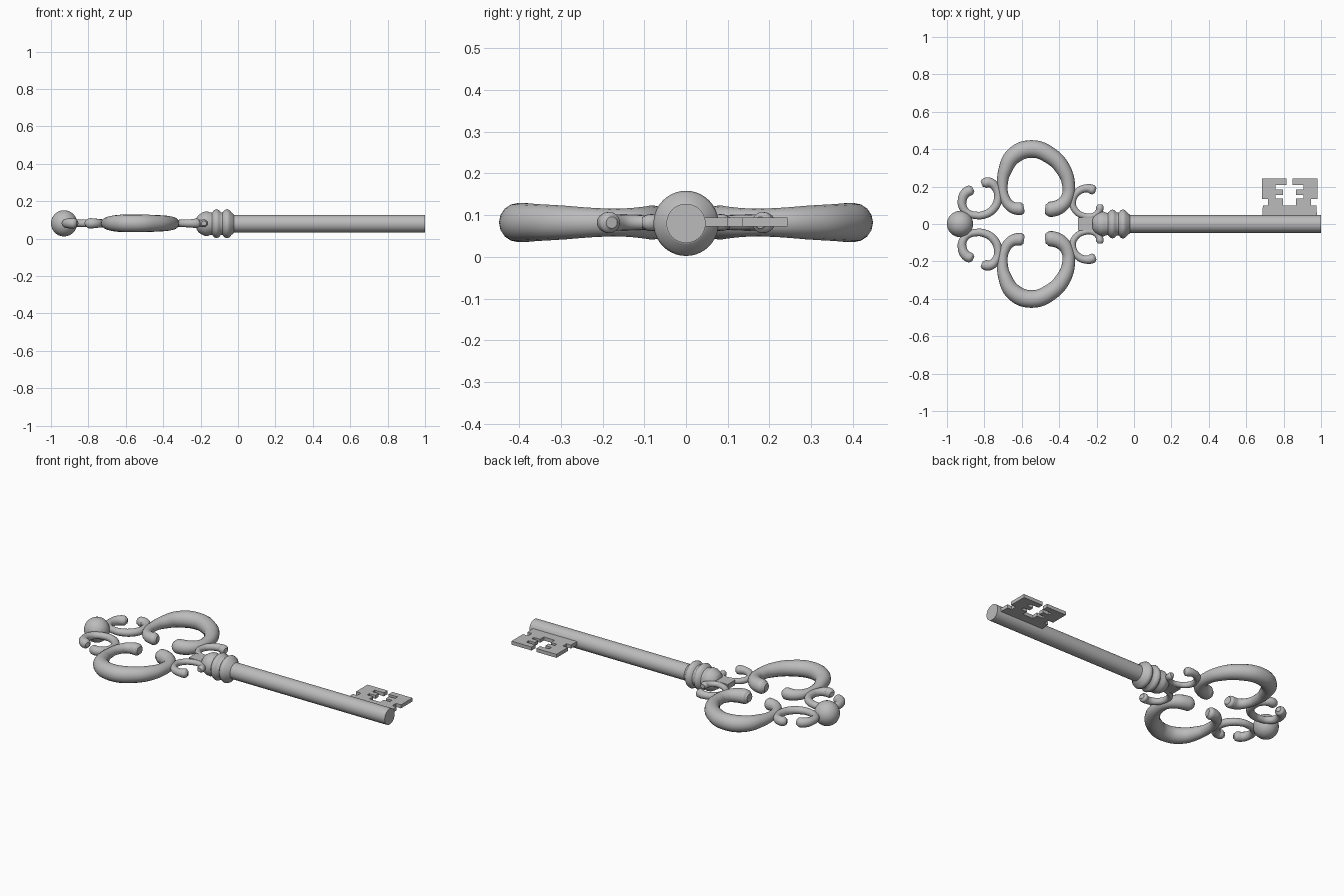
import bpy, bmesh, math
from mathutils import Matrix

if "Cube" in bpy.data.objects:
    bpy.data.objects.remove(bpy.data.objects["Cube"])

Z = 0.08  # height of the key's axis
metal = bpy.data.materials.new("grey metal")
metal.diffuse_color = (0.5, 0.5, 0.5, 1)
metal.use_nodes = True
metal.node_tree.nodes["Principled BSDF"].inputs["Base Color"].default_value = metal.diffuse_color


def finish(ob, angle=40):
    ob.data.materials.clear()
    ob.data.materials.append(metal)
    bpy.ops.object.select_all(action='DESELECT')
    ob.select_set(True)
    bpy.context.view_layer.objects.active = ob
    bpy.ops.object.shade_smooth_by_angle(angle=math.radians(angle))


def mesh_object(name, bm):
    bmesh.ops.recalc_face_normals(bm, faces=bm.faces[:])
    me = bpy.data.meshes.new(name)
    bm.to_mesh(me)
    bm.free()
    ob = bpy.data.objects.new(name, me)
    bpy.context.collection.objects.link(ob)
    return ob


def lathe(name, profile, n=40):
    """Revolve (x, radius) points about the key's axis, with capped ends."""
    bm = bmesh.new()
    rings = [[bm.verts.new((x, r * math.cos(2 * math.pi * i / n), Z + r * math.sin(2 * math.pi * i / n)))
              for i in range(n)] for x, r in profile]
    for a, b in zip(rings, rings[1:]):
        for i in range(n):
            j = (i + 1) % n
            bm.faces.new((a[i], a[j], b[j], b[i]))
    bm.faces.new(rings[0])
    bm.faces.new(rings[-1])
    finish(mesh_object(name, bm), 50)


def plate(name, outline, thick):
    """Flat plate from an (x, y) outline."""
    bm = bmesh.new()
    f = bm.faces.new([bm.verts.new((x, y, Z + 0.003 - thick / 2)) for x, y in outline])
    ext = bmesh.ops.extrude_face_region(bm, geom=[f])
    bmesh.ops.translate(bm, vec=(0, 0, thick),
                        verts=[v for v in ext["geom"] if isinstance(v, bmesh.types.BMVert)])
    finish(mesh_object(name, bm), 20)


def scroll(name, pts):
    """Tapered tube through (x, y, radius) points, mirrored across y."""
    cu = bpy.data.curves.new(name, 'CURVE')
    cu.dimensions = '3D'
    cu.bevel_depth = 1.0
    cu.bevel_resolution = 6
    cu.resolution_u = 8
    cu.use_fill_caps = True
    sp = cu.splines.new('BEZIER')
    sp.radius_interpolation = 'CARDINAL'
    sp.bezier_points.add(len(pts) - 1)
    for bp, (x, y, r) in zip(sp.bezier_points, pts):
        bp.co = (x, y, Z + 0.002)
        bp.radius = r
        bp.handle_left_type = bp.handle_right_type = 'AUTO'
    ob = bpy.data.objects.new(name, cu)
    bpy.context.collection.objects.link(ob)
    bpy.ops.object.select_all(action='DESELECT')
    ob.select_set(True)
    bpy.context.view_layer.objects.active = ob
    bpy.ops.object.convert(target='MESH')
    ob = bpy.context.view_layer.objects.active
    m = ob.modifiers.new("mirror", 'MIRROR')
    m.use_axis = (False, True, False)
    m.use_mirror_merge = False
    finish(ob, 50)


# shaft and ringed collar
lathe("shaft", [(-0.06, 0.047), (1.0, 0.047)])
lathe("collar", [(-0.222, 0.03), (-0.212, 0.045), (-0.195, 0.057), (-0.178, 0.065), (-0.162, 0.066),
                 (-0.148, 0.06), (-0.138, 0.06), (-0.128, 0.072), (-0.115, 0.078), (-0.102, 0.072),
                 (-0.092, 0.061), (-0.082, 0.061), (-0.072, 0.073), (-0.059, 0.078), (-0.046, 0.073),
                 (-0.035, 0.06), (-0.022, 0.05), (-0.02, 0.046)])

# end ball
bm = bmesh.new()
bmesh.ops.create_uvsphere(bm, u_segments=32, v_segments=20, radius=0.07,
                          matrix=Matrix.Translation((-0.93, 0, Z + 0.002)))
finish(mesh_object("end_ball", bm))

# large heart-shaped loops of the handle
scroll("large_scroll", [
    (-0.475, 0.080, 0.024), (-0.458, 0.079, 0.038), (-0.43, 0.081, 0.041), (-0.385, 0.102, 0.038),
    (-0.355, 0.145, 0.034), (-0.349, 0.20, 0.034), (-0.374, 0.285, 0.040), (-0.45, 0.367, 0.045),
    (-0.55, 0.401, 0.047), (-0.643, 0.365, 0.045), (-0.69, 0.285, 0.036), (-0.703, 0.21, 0.028),
    (-0.69, 0.135, 0.027), (-0.655, 0.092, 0.030), (-0.615, 0.082, 0.034), (-0.60, 0.083, 0.032),
    (-0.588, 0.085, 0.022)])

# small scrolls by the ball
scroll("outer_small_scroll", [
    (-0.86, 0.188, 0.014), (-0.872, 0.182, 0.026), (-0.90, 0.166, 0.027), (-0.918, 0.13, 0.024),
    (-0.915, 0.09, 0.022), (-0.89, 0.06, 0.020), (-0.845, 0.046, 0.020), (-0.80, 0.05, 0.021),
    (-0.752, 0.08, 0.022), (-0.727, 0.135, 0.022), (-0.737, 0.19, 0.022), (-0.77, 0.221, 0.026),
    (-0.80, 0.218, 0.026), (-0.814, 0.212, 0.015)])

# small scrolls by the collar
scroll("inner_small_scroll", [
    (-0.205, 0.178, 0.014), (-0.217, 0.182, 0.025), (-0.25, 0.191, 0.022), (-0.30, 0.172, 0.020),
    (-0.328, 0.12, 0.018), (-0.312, 0.07, 0.017), (-0.265, 0.043, 0.016), (-0.22, 0.043, 0.016),
    (-0.19, 0.065, 0.018), (-0.182, 0.09, 0.020), (-0.182, 0.105, 0.013)])

# flat tongue joining the handle to the collar
plate("tongue", [(-0.30, -0.035), (-0.18, -0.035), (-0.18, 0.035), (-0.30, 0.035)], 0.03)

# bit: half outline, mirrored about its own centre line
cx = 0.832
half = [(0.147, 0.03), (0.143, 0.10), (0.115, 0.10), (0.115, 0.135), (0.148, 0.135), (0.148, 0.243),
        (0.016, 0.243), (0.016, 0.208), (0.075, 0.208), (0.075, 0.185), (0.035, 0.185),
        (0.035, 0.155), (0.075, 0.155), (0.075, 0.135), (0.035, 0.135), (0.035, 0.10)]
plate("bit", [(cx + dx, y) for dx, y in half] + [(cx - dx, y) for dx, y in reversed(half)], 0.021)
